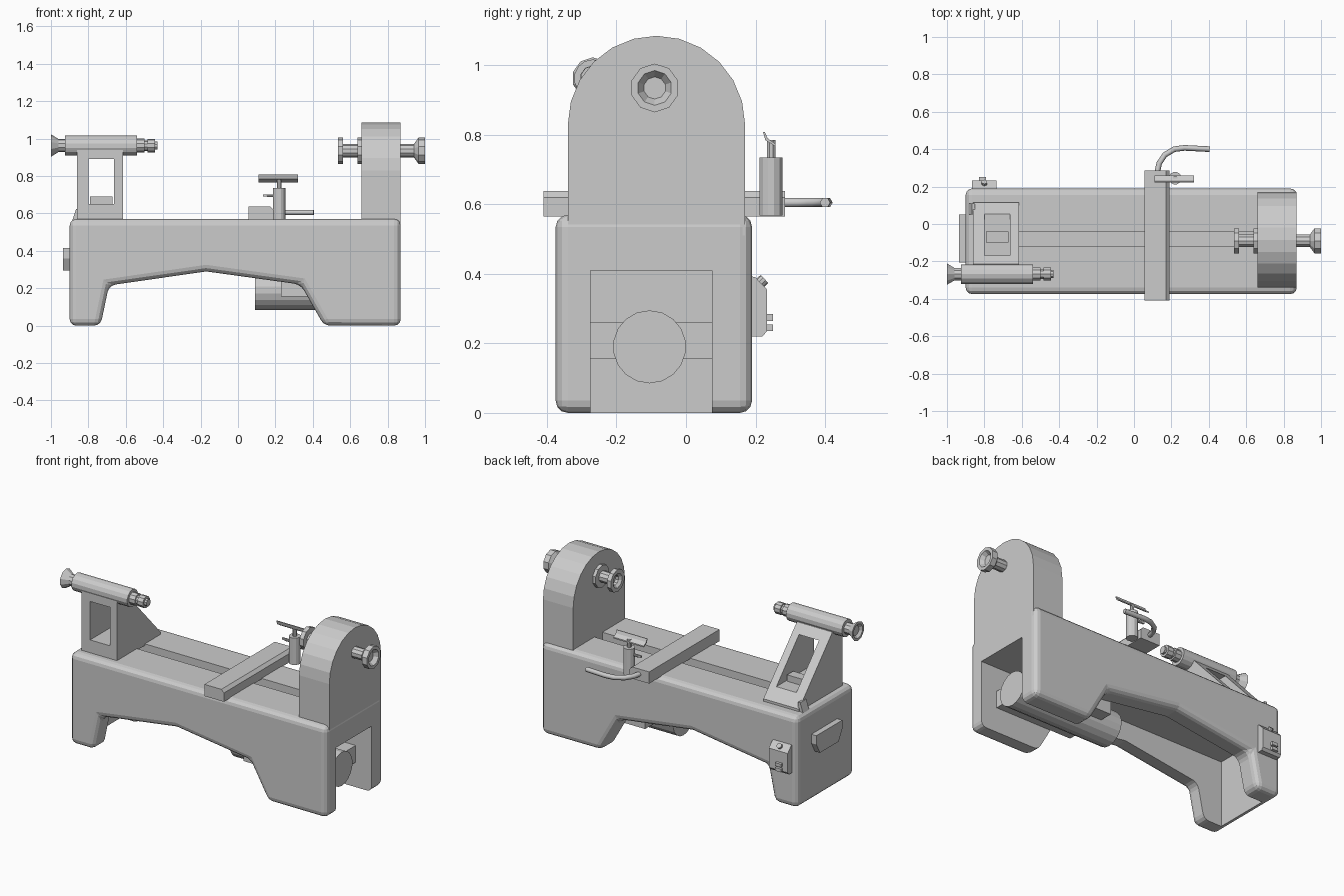
import bpy, bmesh
from math import sin, cos, pi
from mathutils import Vector

old = bpy.data.objects.get("Cube")
if old:
    bpy.data.objects.remove(old)

GREY = (0.6, 0.6, 0.6, 1)
mat = bpy.data.materials.new("machine grey")
mat.use_nodes = True
mat.diffuse_color = GREY
mat.node_tree.nodes["Principled BSDF"].inputs["Base Color"].default_value = GREY


def finish(name, bm):
    bmesh.ops.recalc_face_normals(bm, faces=bm.faces)
    me = bpy.data.meshes.new(name)
    bm.to_mesh(me)
    bm.free()
    me.materials.append(mat)
    ob = bpy.data.objects.new(name, me)
    bpy.context.collection.objects.link(ob)
    return ob


def place(axis, along, u, v):
    """u, v are the two remaining axes in x, y, z order."""
    return {"x": (along, u, v), "y": (u, along, v), "z": (u, v, along)}[axis]


def prism(name, pts, axis, a, b):
    bm = bmesh.new()
    ends = [[bm.verts.new(place(axis, t, u, v)) for u, v in pts] for t in (a, b)]
    for ring in ends:
        bm.faces.new(ring)
    for i in range(len(pts)):
        j = (i + 1) % len(pts)
        bm.faces.new((ends[0][i], ends[0][j], ends[1][j], ends[1][i]))
    return finish(name, bm)


def box(name, x, y, z):
    return prism(name, [(x[0], z[0]), (x[1], z[0]), (x[1], z[1]), (x[0], z[1])], "y", *y)


def lathe(name, profile, axis, centre, sides):
    """Turned part: profile of (position, radius) along the axis."""
    bm = bmesh.new()
    rings = []
    for t, r in profile:
        angles = [2 * pi * (k + 0.5) / sides for k in range(sides)]
        rings.append([bm.verts.new(place(axis, t, centre[0] + r * cos(a), centre[1] + r * sin(a)))
                      for a in angles])
    for p, q in zip(rings, rings[1:]):
        for k in range(sides):
            n = (k + 1) % sides
            bm.faces.new((p[k], p[n], q[n], q[k]))
    bm.faces.new(rings[0])
    bm.faces.new(rings[-1])
    return finish(name, bm)


def apply(ob, mod):
    bpy.context.view_layer.objects.active = ob
    bpy.ops.object.modifier_apply(modifier=mod.name)


def bevel(ob, width, segments):
    mod = ob.modifiers.new("bevel", "BEVEL")
    mod.width, mod.segments = width, segments
    apply(ob, mod)


def cut(ob, cutter):
    mod = ob.modifiers.new("cut", "BOOLEAN")
    mod.operation, mod.solver, mod.object = "DIFFERENCE", "EXACT", cutter
    apply(ob, mod)
    bpy.data.objects.remove(cutter)


# Bed: arched casting, hollow below, open at the headstock end, slotted on top
bed = prism("bed", [(-.9, 0), (-.735, 0), (-.69, .215), (-.17, .29), (.335, .22), (.46, 0),
                    (.87, 0), (.87, .57), (-.9, .57)], "y", -.375, .19)
bevel(bed, .035, 3)
cut(bed, box("hollow_cutter", (-.86, 1), (-.275, .075), (-.1, .41)))
cut(bed, box("slot_cutter", (-.8, .7), (-.118, -.04), (.5, .7)))

# Motor and its mounting plate inside the bed
lathe("motor", [(.09, .105), (.79, .105)], "x", (-.105, .19), 18)
box("motor_mount", (.23, .76), (-.275, .075), (.155, .26))

# Headstock with arched top
arch = [(-.085 + .255 * cos(pi * k / 12), .83 + .255 * sin(pi * k / 12)) for k in range(13)]
prism("headstock", [(-.34, .51), (.17, .51)] + arch, "x", .66, .868)

# Spindle with faceplate and cupped handwheel
axis = (-.09, .935)
lathe("faceplate", [(.57, .03), (.55, .03), (.535, .045), (.535, .07), (.562, .07), (.562, .035),
                    (.64, .035), (.64, .07), (.68, .07)], "x", axis, 10)
lathe("spindle_handwheel", [(.84, .035), (.94, .035), (.965, .07), (1, .07), (1, .05),
                            (.975, .032)], "x", axis, 10)

# Tailstock: leaning bracket with a window
bracket = prism("tailstock_bracket", [(-.315, .56), (.115, .56), (.115, .585), (-.215, .94),
                                      (-.315, .94)], "x", -.86, -.615)
cut(bracket, box("window_cutter", (-.8, -.662), (-.5, .5), (.65, .89)))
box("tailstock_clamp", (-.79, -.67), (-.1, -.04), (.62, .69))
prism("tailstock_lock", [(-.885, .565), (-.85, .565), (-.85, .625), (-.865, .625)], "y", .05, .11)

# Tailstock barrel, quill and flared handwheel
barrel = (-.268, .963)
lathe("tailstock_barrel", [(-.925, .054), (-.54, .054)], "x", barrel, 14)
lathe("quill", [(-.56, .037), (-.5, .037), (-.5, .028), (-.485, .028), (-.485, .036), (-.445, .036),
                (-.445, .022), (-.43, .022)], "x", barrel, 10)
lathe("tailstock_handwheel", [(-.985, .03), (-1, .045), (-1, .06), (-.96, .035), (-.91, .035)],
      "x", barrel, 10)

# Tool rest: cross slide, post, blade and clamp levers
prism("cross_slide", [(.055, .565), (.19, .565), (.19, .62), (.172, .638), (.055, .638)],
      "y", -.41, .285)
post = (.22, .245)
lathe("rest_post", [(.568, .034), (.735, .034)], "z", post, 12)
lathe("rest_stem", [(.73, .013), (.785, .013)], "z", post, 8)
prism("rest_blade", [(.222, .808), (.228, .785), (.258, .766), (.258, .774), (.235, .79),
                     (.227, .808)], "x", .11, .32)
lathe("clamp_screw", [(.155, .008), (.2, .008)], "x", (.245, .694), 8)
box("clamp_lever", (.135, .185), (.24, .25), (.69, .702))

# Curved handle behind the cross slide
curve = bpy.data.curves.new("slide_handle", "CURVE")
curve.dimensions = "3D"
curve.bevel_depth, curve.bevel_resolution, curve.use_fill_caps = .015, 1, True
path = [(.125, .28), (.135, .325), (.165, .37), (.215, .4), (.27, .407), (.405, .4)]
spline = curve.splines.new("POLY")
spline.points.add(len(path) - 1)
for p, (x, y) in zip(spline.points, path):
    p.co = (x, y, .605, 1)
curve.materials.append(mat)
bpy.context.collection.objects.link(bpy.data.objects.new("slide_handle", curve))

# Switch box on the back, with its buttons
prism("switch_box", [(.18, .395), (.2, .39), (.233, .355), (.233, .235), (.22, .22), (.18, .22)],
      "x", -.865, -.735)
for z in (.245, .275):
    box("switch_button", (-.83, -.79), (.23, .25), (z - .01, z + .01))
knob = lathe("stop_knob", [(-.02, .016), (.015, .016)], "z", (0, 0), 10)
knob.location = Vector((-.8, .215, .375))
knob.rotation_euler = (-.8, 0, 0)

# Tapered pull on the tailstock end
prism("end_pull", [(-.205, .415), (-.205, .36), (-.17, .295), (.015, .295), (.05, .36),
                   (.05, .415)], "x", -.935, -.89)
